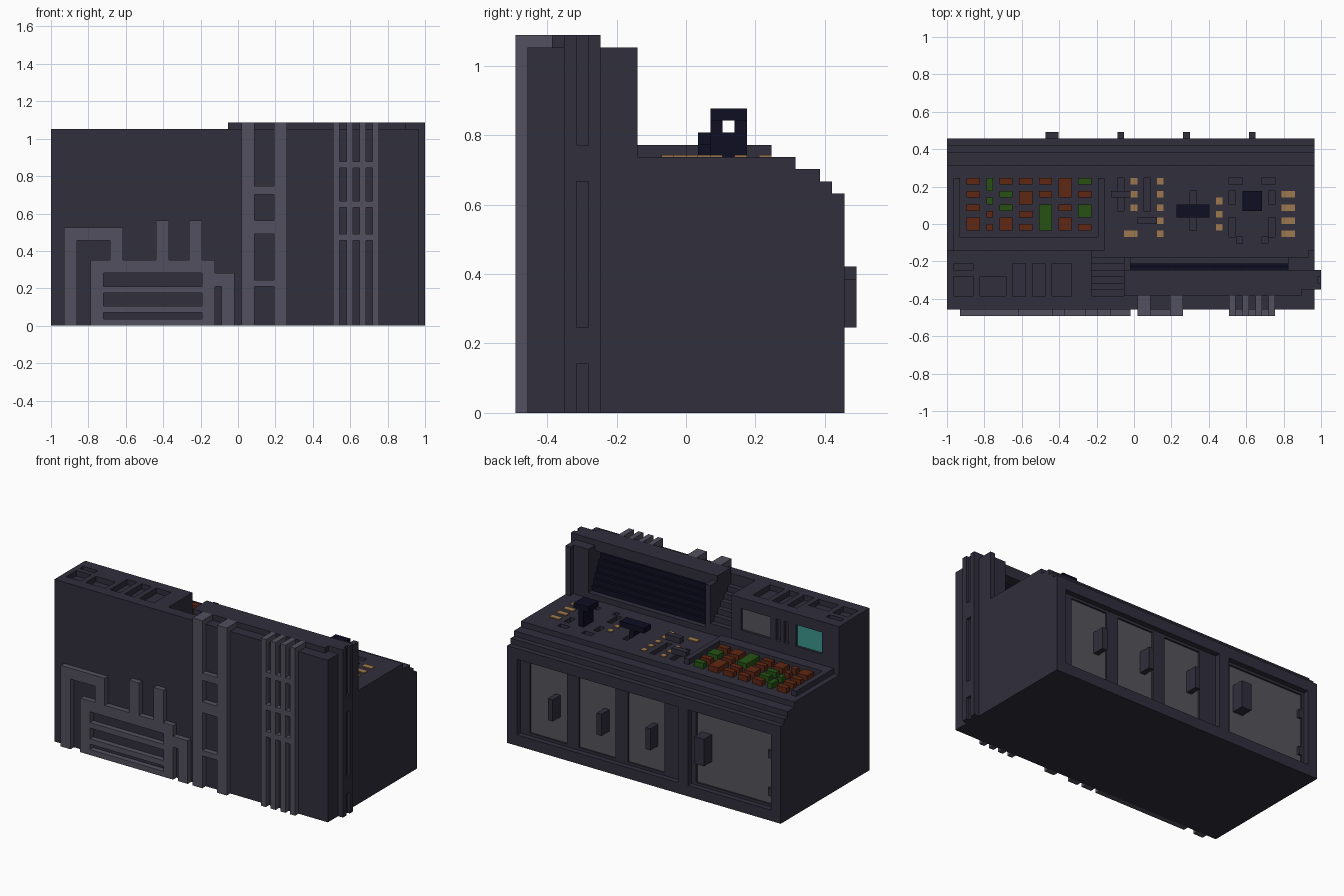
import bpy, bmesh

if "Cube" in bpy.data.objects:
    bpy.data.objects.remove(bpy.data.objects["Cube"])

V = 2 / 57            # one grid cell of the blocky design
Y0 = -14 * V


def material(name, rgb):
    m = bpy.data.materials.new(name)
    m.diffuse_color = (*rgb, 1)
    m.use_nodes = True
    m.node_tree.nodes["Principled BSDF"].inputs["Base Color"].default_value = m.diffuse_color
    return m


BODY = material("dark_slate", (0.0296, 0.0273, 0.045))
TRIM = material("slate_grey", (0.084, 0.080, 0.112))
NAVY = material("deep_navy", (0.0048, 0.0044, 0.016))
RED = material("rust_red", (0.114, 0.0203, 0.0065))
GREEN = material("leaf_green", (0.0194, 0.0827, 0.0065))
TAN = material("tan", (0.342, 0.191, 0.078))
TEAL = material("teal_glass", (0.045, 0.305, 0.262))
DOOR = material("door_grey", (0.088, 0.088, 0.105))


def pos(i, j, k):
    return (-1 + i * V, Y0 + j * V, k * V)


def finish(name, bm, mat):
    bmesh.ops.recalc_face_normals(bm, faces=bm.faces)
    me = bpy.data.meshes.new(name)
    bm.to_mesh(me)
    bm.free()
    me.materials.append(mat)
    ob = bpy.data.objects.new(name, me)
    bpy.context.collection.objects.link(ob)
    return ob


def boxes(name, mat, items):
    """Boxes in grid cells: (i0, i1, j0, j1, k0, k1)."""
    bm = bmesh.new()
    for i0, i1, j0, j1, k0, k1 in items:
        lo, hi = pos(i0, j0, k0), pos(i1, j1, k1)
        verts = bmesh.ops.create_cube(bm, size=1)["verts"]
        for v in verts:
            v.co = [(hi[a] if v.co[a] > 0 else lo[a]) for a in range(3)]
    return finish(name, bm, mat)


def extrude_x(name, mat, i0, i1, profile):
    """Side profile of (j, k) points stretched from i0 to i1."""
    bm = bmesh.new()
    face = bm.faces.new([bm.verts.new(pos(i0, j, k)) for j, k in profile])
    ext = bmesh.ops.extrude_face_region(bm, geom=[face])["geom"]
    moved = [g for g in ext if isinstance(g, bmesh.types.BMVert)]
    bmesh.ops.translate(bm, verts=moved, vec=((i1 - i0) * V, 0, 0))
    return finish(name, bm, mat)


def cut(ob, items):
    cutter = boxes("cutter", BODY, items)
    cutter.hide_render = True
    mod = ob.modifiers.new("cut", "BOOLEAN")
    mod.operation, mod.solver, mod.object = "DIFFERENCE", "EXACT", cutter
    dg = bpy.context.evaluated_depsgraph_get()
    me = bpy.data.meshes.new_from_object(ob.evaluated_get(dg))
    ob.modifiers.clear()
    ob.data = me
    me.materials.clear()
    me.materials.append(BODY)
    bpy.data.objects.remove(cutter)


# Desk body with stepped rear edge
desk = extrude_x("desk_body", BODY, 0, 56,
                 [(1, 0), (27, 0), (27, 18), (26, 18), (26, 19), (25, 19),
                  (25, 20), (23, 20), (23, 21), (1, 21)])
# Cupboard openings, then deeper door recesses
doors = [(2.5, 18), (24.5, 32), (34.5, 42), (44.5, 52)]
cut(desk, [(2, 19, 26, 28, 2, 16), (21, 54, 26, 28, 2, 16)])
cut(desk, [(a, b, 25.5, 27, 2.5, 15.5) for a, b in doors])
boxes("cupboard_doors", DOOR, [(a, b, 25.4, 25.7, 2.5, 15.5) for a, b in doors])
boxes("door_handles", BODY, [(i, i + 1, 25.6, 28, 7, 11) for i in (26, 36, 46)]
      + [(15, 17, 25.6, 28, 7, 12)])
boxes("door_hinges", BODY, [(2.5, 3.2, 25.6, 26.1, k, k + 1.5) for k in (4, 11)])

# Grooves in the desk top: slider tracks, lever track, joystick markings
cut(desk, [(26, 27, 16, 21, 20.2, 22), (30, 31, 16, 21, 20.2, 22),
           (37, 38, 13, 19, 20.2, 22),
           (43, 45, 20, 21, 20.2, 22), (48, 50, 20, 21, 20.2, 22),
           (43, 44, 17, 19, 20.2, 22), (49, 50, 17, 19, 20.2, 22),
           (43, 44, 12, 15, 20.2, 22), (49, 50, 12, 15, 20.2, 22),
           (44.1, 45, 11, 12, 20.2, 22), (48, 48.9, 11, 12, 20.2, 22)])
boxes("slider_handles", BODY, [(25, 28, 18, 19, 21, 22), (29, 32, 14, 15, 21, 22)])

# Keypad rim and buttons
boxes("keypad_rim", BODY, [(1, 2, 12, 21, 21, 22), (1, 24, 10, 12, 21, 22),
                           (23, 24, 12, 21, 21, 22)])


def keys(name, mat, items):
    boxes(name, mat, [(c, c + (1 if c == 6 else 2), a, b, 21, 22)
                      for c, a, b in items])


keys("red_buttons", RED,
     [(3, 20, 21), (3, 18, 19), (3, 16, 17), (3, 13, 15), (6, 15, 16),
      (6, 13, 14), (8, 20, 21), (8, 13, 15), (11, 20, 21), (11, 17, 19),
      (11, 15, 16), (11, 13, 14), (14, 20, 21), (14, 18, 19), (17, 18, 21),
      (17, 16, 17), (17, 13, 15), (20, 18, 19), (20, 13, 14)])
keys("green_buttons", GREEN,
     [(6, 19, 21), (6, 17, 18), (8, 18, 19), (8, 16, 17), (14, 13, 17),
      (20, 20, 21), (20, 15, 17)])

# Flat tan indicator lamps
lamps = [(51, 53, j) for j in (12, 14, 16, 18)] + [(41, 42, j) for j in (13, 15, 17)]
lamps += [(32, 33, j) for j in (12, 14, 16, 18, 20)]
lamps += [(28, 29, j) for j in (16, 18, 20)] + [(27, 29, 12)]
boxes("indicator_lamps", TAN, [(a, b, j, j + 1, 20.9, 21.15) for a, b, j in lamps])

# Lever and joystick
boxes("lever", NAVY, [(35, 40, 15, 17, 22, 23), (37, 38, 15, 17, 20.3, 22)])
boxes("joystick", NAVY, [(45, 48, 16, 19, 24, 25), (46, 47, 16, 17, 22, 24),
                         (46, 47, 18, 19, 22, 24), (46, 47, 16, 19, 21, 23)])

# Left upper cabinet with pocketed top and small screens
cabinet = boxes("left_cabinet", BODY, [(0, 22, 1, 10, 21, 30)])
cut(cabinet, [(1, 4, 7, 8, 29, 31), (1, 4, 3, 6, 29, 31), (5, 9, 3, 6, 29, 31),
              (10, 12, 3, 8, 29, 31), (13, 15, 3, 8, 29, 31),
              (16, 19, 3, 8, 29, 31)])
cut(cabinet, [(3.5, 8.8, 9.4, 11, 24, 28), (14, 20, 9.4, 11, 24, 28),
              (10.3, 11.2, 9.4, 11, 24, 28), (12, 12.9, 9.4, 11, 24, 28)])
boxes("teal_screen", TEAL, [(3.5, 8.8, 9.35, 9.55, 24, 28)])
boxes("grey_screen", DOOR, [(14, 20, 9.35, 9.55, 24, 28)])

# Sloping vent of small steps
prof = [(1, 21), (9, 21)]
for n in range(7):
    prof += [(9 - n, 23 + n), (8 - n, 23 + n)] if n < 6 else [(3, 30)]
extrude_x("stepped_vent", BODY, 22, 27, prof + [(1, 30)])

# Main screen: stepped navy slope inside a hood
prof = [(4, 22), (8, 22)]
for n in range(7):
    prof += [(8 - n / 2, 23 + n), (7.5 - n / 2, 23 + n)]
extrude_x("main_screen", NAVY, 28, 52, prof + [(4, 29)])
boxes("screen_hood", BODY, [(28, 52, 1, 4, 21, 30), (28, 52, 4, 9, 21, 22),
                            (28, 52, 4, 7, 29, 30), (27, 28, 1, 9, 21, 30),
                            (52, 55, 1, 9, 21, 30), (55, 56, 1, 10, 21, 30),
                            (27, 54, 3, 7, 30, 31), (54, 56, 4, 7, 30, 31)])

# Right side twin posts with ties
boxes("side_posts", BODY, [(56, 57, 4, 5, 0, 31), (56, 57, 6, 7, 0, 31),
                           (56, 57, 5, 6, 4, 7), (56, 57, 5, 6, 19, 22),
                           (56, 56.5, 5, 6, 0, 4), (56, 56.5, 5, 6, 7, 19),
                           (56, 56.5, 5, 6, 22, 31)])

# Front trim: wide and thin upright strips hooked over the top, with ties
strips = [(29, 31), (34, 36)] + [(i, i + 1) for i in (43, 45, 47, 49)]
boxes("upright_strips", TRIM, [(a, b, 0, 1, 0, 31) for a, b in strips]
      + [(a, b, 1, 3, 30, 31) for a, b in strips])
boxes("strip_ties", TRIM,
      [(31, 34, 0, 1, a, b) for a, b in ((6, 7), (14, 16), (20, 21.3))]
      + [(i, i + 1, 0, 1, k, k + 1) for i in (44, 46, 48) for k in (13, 18, 24)])

# Front trim: pipe frame and louvre block
boxes("pipe_frame", TRIM,
      [(2, 4, 0, 1, 0, 13), (2, 11, 0, 1, 13, 15), (9, 11, 0, 1, 10, 13),
       (16, 18, 0, 1, 10, 16), (21, 23, 0, 1, 10, 16),
       (25, 28, 0, 1, 6, 8), (26, 28, 0, 1, 0, 6)])
boxes("louvre_block", TRIM,
      [(6, 8, 0, 1, 0, 10), (23, 25, 0, 1, 0, 10), (8, 23, 0, 1, 8, 10),
       (8, 23, 0, 1, 5, 6), (8, 23, 0, 1, 2, 3), (8, 23, 0, 1, 0, 1)])
